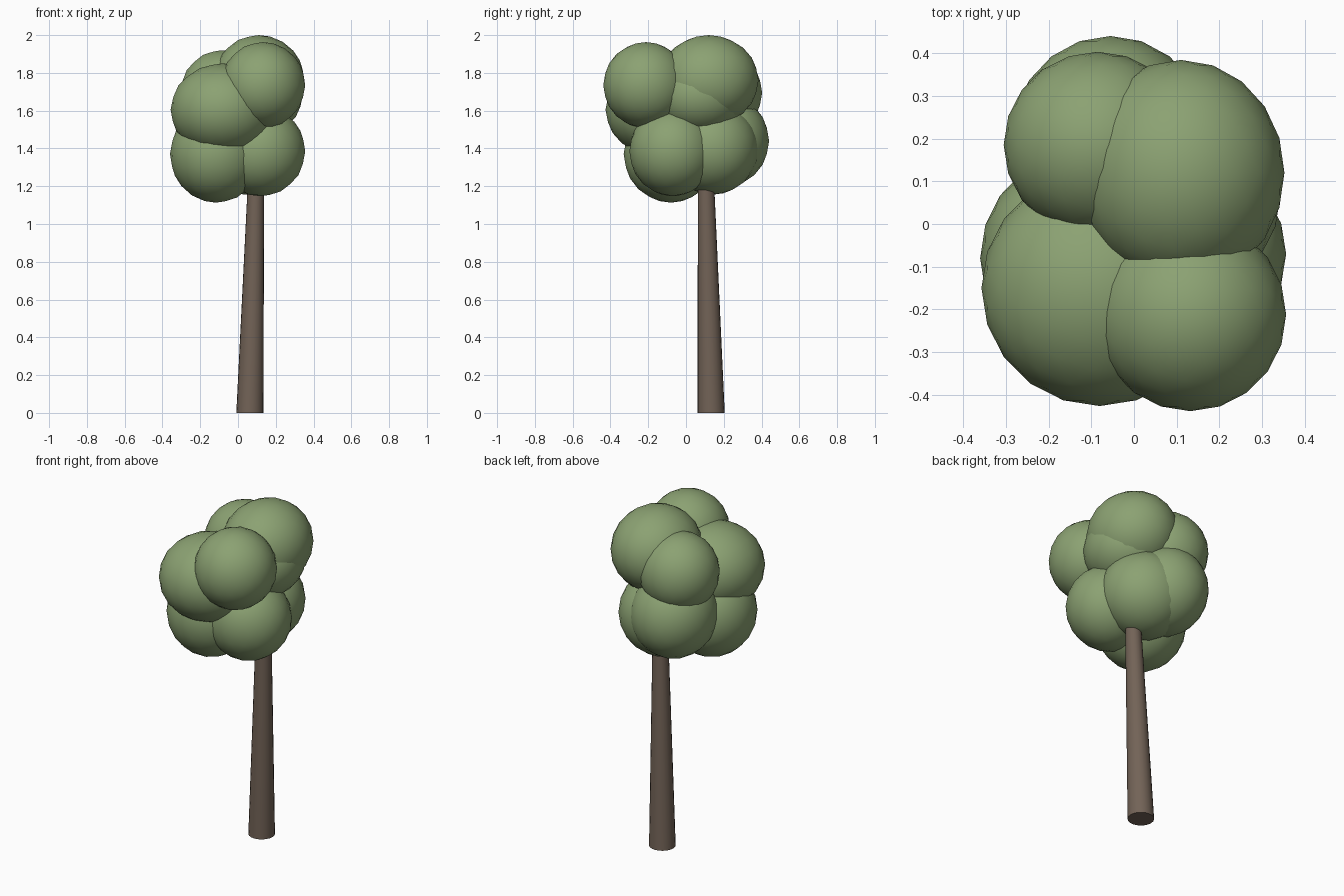
import bpy
import bmesh
from mathutils import Vector

if "Cube" in bpy.data.objects:
    bpy.data.objects.remove(bpy.data.objects["Cube"])


def material(name, rgb):
    m = bpy.data.materials.new(name)
    m.diffuse_color = (*rgb, 1)
    m.use_nodes = True
    m.node_tree.nodes["Principled BSDF"].inputs["Base Color"].default_value = m.diffuse_color
    return m


def add_object(name, bm, mat):
    mesh = bpy.data.meshes.new(name)
    bm.to_mesh(mesh)
    bm.free()
    mesh.materials.append(mat)
    ob = bpy.data.objects.new(name, mesh)
    bpy.context.collection.objects.link(ob)
    return ob


bark = material("bark", (0.17, 0.125, 0.095))
leaf = material("leaf", (0.26, 0.36, 0.17))

# Trunk: tapered and slightly leaning cylinder that ends inside the crown
base, top = Vector((0.063, 0.133, 0.0)), Vector((0.097, 0.104, 1.3))
bm = bmesh.new()
bmesh.ops.create_cone(bm, cap_ends=True, segments=20, radius1=0.072,
                      radius2=0.041, depth=top.z)
for v in bm.verts:
    centre = base if v.co.z < 0 else top
    v.co = Vector((v.co.x, v.co.y, 0)) + centre
for f in bm.faces:
    f.smooth = len(f.verts) == 4
add_object("trunk", bm, bark)

# Crown: overlapping leaf clumps (centre, radii)
clumps = [
    ((0.132, -0.212, 1.735), (0.224, 0.226, 0.228)),   # upper front right
    ((-0.08, -0.150, 1.605), (0.277, 0.276, 0.245)),   # upper front left
    ((0.110, 0.120, 1.760), (0.242, 0.264, 0.240)),    # upper back right
    ((-0.085, 0.185, 1.695), (0.220, 0.218, 0.225)),   # upper back left
    ((0.095, 0.070, 1.680), (0.248, 0.248, 0.215)),    # middle
    ((-0.115, -0.08, 1.370), (0.245, 0.250, 0.257)),   # lower front left
    ((0.120, -0.070, 1.385), (0.236, 0.230, 0.238)),   # lower front right
    ((-0.055, 0.190, 1.440), (0.235, 0.250, 0.250)),   # lower back left
    ((0.045, 0.140, 1.400), (0.250, 0.245, 0.245)),    # lower back right
]
for i, (centre, radii) in enumerate(clumps, 1):
    bm = bmesh.new()
    bmesh.ops.create_icosphere(bm, subdivisions=3, radius=1)
    bmesh.ops.scale(bm, vec=radii, verts=bm.verts)
    bmesh.ops.translate(bm, vec=centre, verts=bm.verts)
    for f in bm.faces:
        f.smooth = True
    add_object(f"leaf_clump_{i}", bm, leaf)
